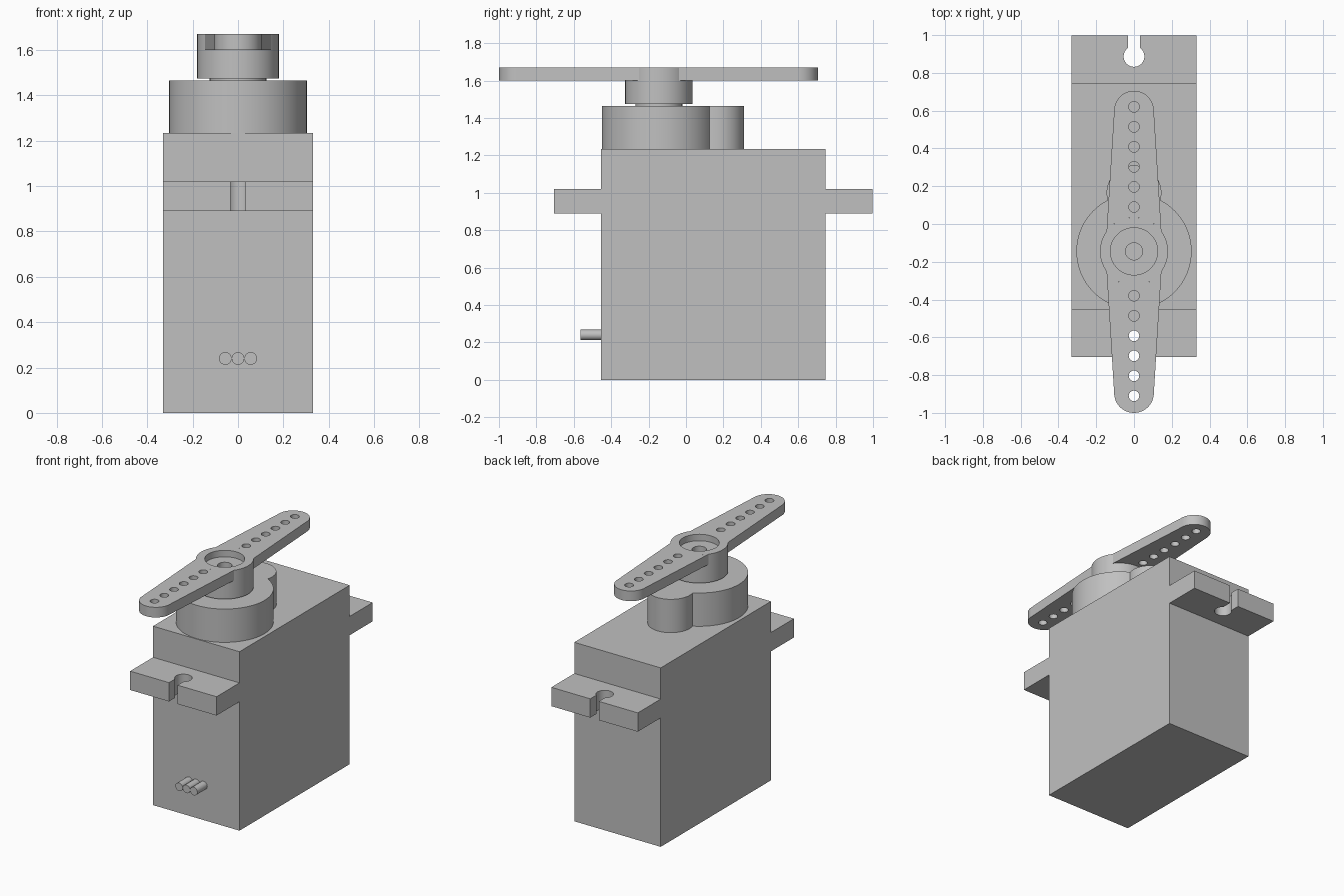
import bpy, bmesh
from math import sin, cos, pi, sqrt, atan2, asin, radians
from mathutils import Matrix

cube = bpy.data.objects.get("Cube")
if cube:
    bpy.data.objects.remove(cube, do_unlink=True)

grey = bpy.data.materials.new("plain grey")
grey.use_nodes = True
grey.diffuse_color = (0.53, 0.53, 0.53, 1)
grey.node_tree.nodes["Principled BSDF"].inputs["Base Color"].default_value = grey.diffuse_color

AXIS_Y = -0.145       # output shaft position
HALF_W = 0.33         # half width of the case
FRONT, BACK = -0.455, 0.747


def arc(cx, cy, r, a0, a1, n=32):
    return [(cx + r * cos(a0 + (a1 - a0) * i / n), cy + r * sin(a0 + (a1 - a0) * i / n))
            for i in range(n + 1)]


def circle(cx, cy, r, n=32):
    return arc(cx, cy, r, 0, 2 * pi, n)[:-1]


def finish(name, bm):
    bmesh.ops.recalc_face_normals(bm, faces=bm.faces)
    mesh = bpy.data.meshes.new(name)
    bm.to_mesh(mesh)
    bm.free()
    mesh.materials.append(grey)
    obj = bpy.data.objects.new(name, mesh)
    bpy.context.collection.objects.link(obj)
    bpy.ops.object.select_all(action='DESELECT')
    obj.select_set(True)
    bpy.context.view_layer.objects.active = obj
    bpy.ops.object.shade_smooth_by_angle(angle=radians(30))
    return obj


def plate(name, loops, z0, z1, matrix=None):
    """Extrude an outline, with any further loops as holes, from z0 to z1."""
    bm = bmesh.new()
    for loop in loops:
        vs = [bm.verts.new((x, y, z0)) for x, y in loop]
        for a, b in zip(vs, vs[1:] + vs[:1]):
            bm.edges.new((a, b))
    bmesh.ops.triangle_fill(bm, edges=bm.edges[:], use_beauty=True, use_dissolve=False)
    ext = bmesh.ops.extrude_face_region(bm, geom=bm.faces[:], use_keep_orig=True)
    top = [g for g in ext["geom"] if isinstance(g, bmesh.types.BMVert)]
    bmesh.ops.translate(bm, verts=top, vec=(0, 0, z1 - z0))
    if matrix:
        bm.transform(matrix)
    return finish(name, bm)


def lathe(name, profile, y, n=64):
    bm = bmesh.new()
    vs = [bm.verts.new((r, 0, z)) for r, z in profile]
    edges = [bm.edges.new(pair) for pair in zip(vs, vs[1:])]
    bmesh.ops.spin(bm, geom=vs + edges, cent=(0, 0, 0), axis=(0, 0, 1),
                   angle=2 * pi, steps=n, use_merge=True)
    bmesh.ops.remove_doubles(bm, verts=bm.verts, dist=1e-5)
    bm.transform(Matrix.Translation((0, y, 0)))
    return finish(name, bm)


# Case
plate("case", [[(-HALF_W, FRONT), (HALF_W, FRONT), (HALF_W, BACK), (-HALF_W, BACK)]], 0, 1.235)

# Mounting tabs, each with a keyhole slot open at its outer edge
for name, inner, side in (("front_mounting_tab", FRONT, -1), ("back_mounting_tab", BACK, 1)):
    length, slot, hole_r = 0.25, 0.033, 0.055
    gap = asin(slot / hole_r)
    keyhole = arc(0, length - 0.11, hole_r, pi / 2 - gap, gap - 1.5 * pi)
    outline = [(-HALF_W, 0), (HALF_W, 0), (HALF_W, length), (slot, length)]
    outline += keyhole + [(-slot, length), (-HALF_W, length)]
    plate(name, [[(x, inner + side * y) for x, y in outline]], 0.89, 1.02)

# Gear housing: a large drum merged with a smaller one behind it
R1, R2, DIST = 0.305, 0.145, 0.31
along = (DIST ** 2 + R1 ** 2 - R2 ** 2) / (2 * DIST)
across = sqrt(R1 ** 2 - along ** 2)
a1, a2 = atan2(along, across), atan2(along - DIST, across)
housing = arc(0, AXIS_Y, R1, pi - a1, 2 * pi + a1, 64)
housing += arc(0, AXIS_Y + DIST, R2, a2, pi - a2, 40)[1:-1]
plate("gear_housing", [housing], 1.235, 1.465)

# Output shaft and horn hub with screw recess
HUB_R = 0.18
lathe("horn_hub", [(0, 1.465), (0.125, 1.465), (0.125, 1.475), (HUB_R, 1.475), (HUB_R, 1.67),
                   (0.125, 1.67), (0.125, 1.625), (0.045, 1.625), (0.045, 1.56), (0, 1.56)], AXIS_Y)

# Tapered horn arms with a row of holes
TIP_R, ROOT = 0.105, 0.145
for name, side, reach in (("back_horn_arm", 1, 0.85), ("front_horn_arm", -1, 0.855)):
    a = atan2(sqrt(HUB_R ** 2 - ROOT ** 2), ROOT)
    tip = reach - TIP_R
    outline = arc(0, 0, HUB_R, pi - a, a, 24) + arc(0, tip, TIP_R, 0, pi, 32)
    holes = [circle(0, 0.235 + 0.106 * i, 0.028, 24) for i in range(6)]
    loops = [[(x, AXIS_Y + side * y) for x, y in loop] for loop in [outline] + holes]
    plate(name, loops, 1.6, 1.67)

# Three joined cable stubs on the front
stand = Matrix.Translation((0, FRONT, 0.24)) @ Matrix.Rotation(pi / 2, 4, 'X')
for name, x in (("right_wire", -0.056), ("middle_wire", 0), ("left_wire", 0.056)):
    plate(name, [circle(x, 0, 0.028, 24)], 0, 0.108, stand)
